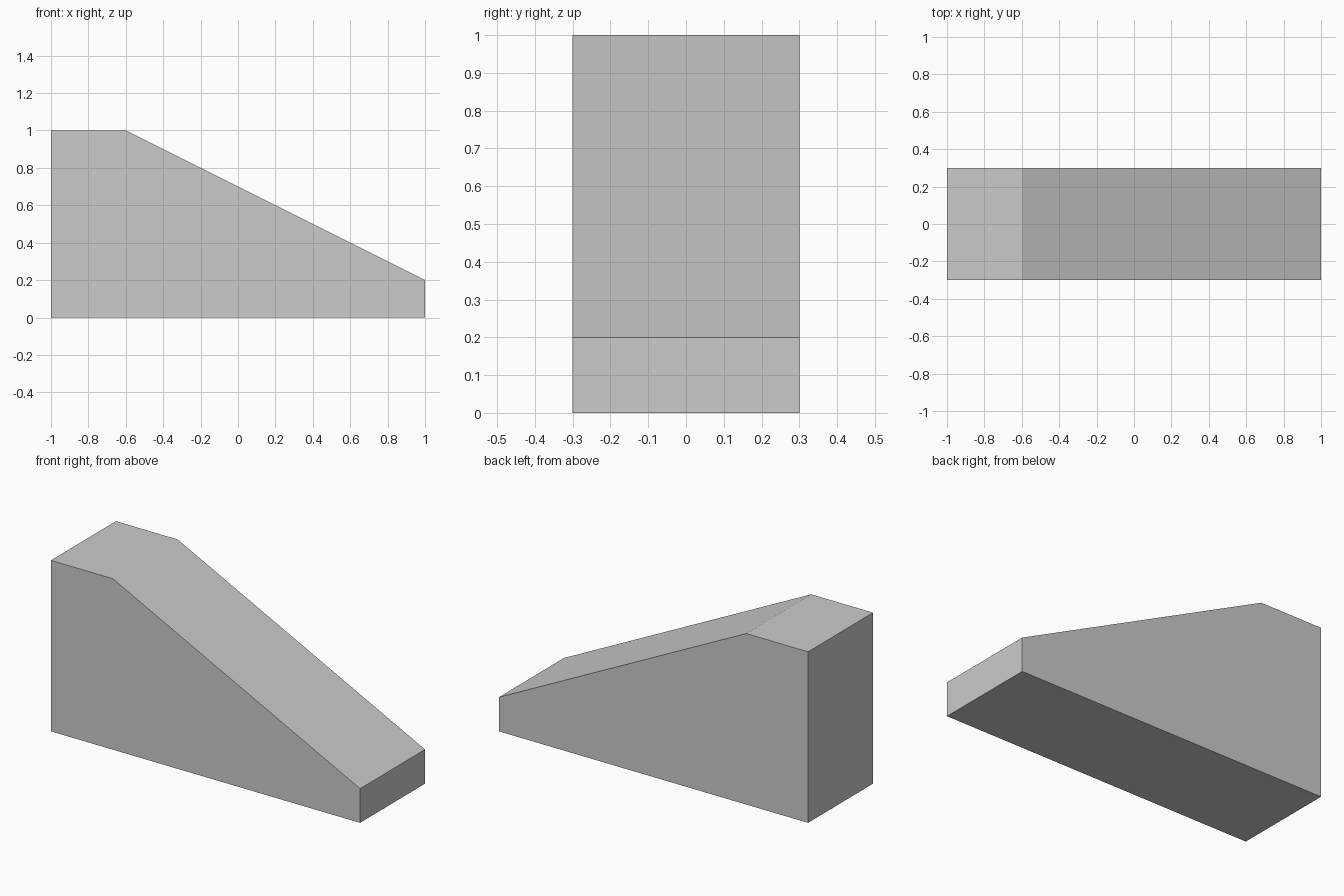
import bpy
import bmesh

if "Cube" in bpy.data.objects:
    bpy.data.objects.remove(bpy.data.objects["Cube"])

# Side profile (x, z) of the sloped block, and its half width in y
PROFILE = [(-1, 0), (1, 0), (1, 0.2), (-0.6, 1), (-1, 1)]
HALF_WIDTH = 0.3


def extrude_profile(name, profile, half_width):
    bm = bmesh.new()
    face = bm.faces.new([bm.verts.new((x, -half_width, z)) for x, z in profile])
    extruded = bmesh.ops.extrude_face_region(bm, geom=[face], use_keep_orig=True)
    verts = [g for g in extruded["geom"] if isinstance(g, bmesh.types.BMVert)]
    bmesh.ops.translate(bm, verts=verts, vec=(0, 2 * half_width, 0))
    bmesh.ops.recalc_face_normals(bm, faces=bm.faces)
    mesh = bpy.data.meshes.new(name)
    bm.to_mesh(mesh)
    bm.free()
    obj = bpy.data.objects.new(name, mesh)
    bpy.context.collection.objects.link(obj)
    return obj


# Solid ramp block with a flat top and a short front end
extrude_profile("ramp_block", PROFILE, HALF_WIDTH)
